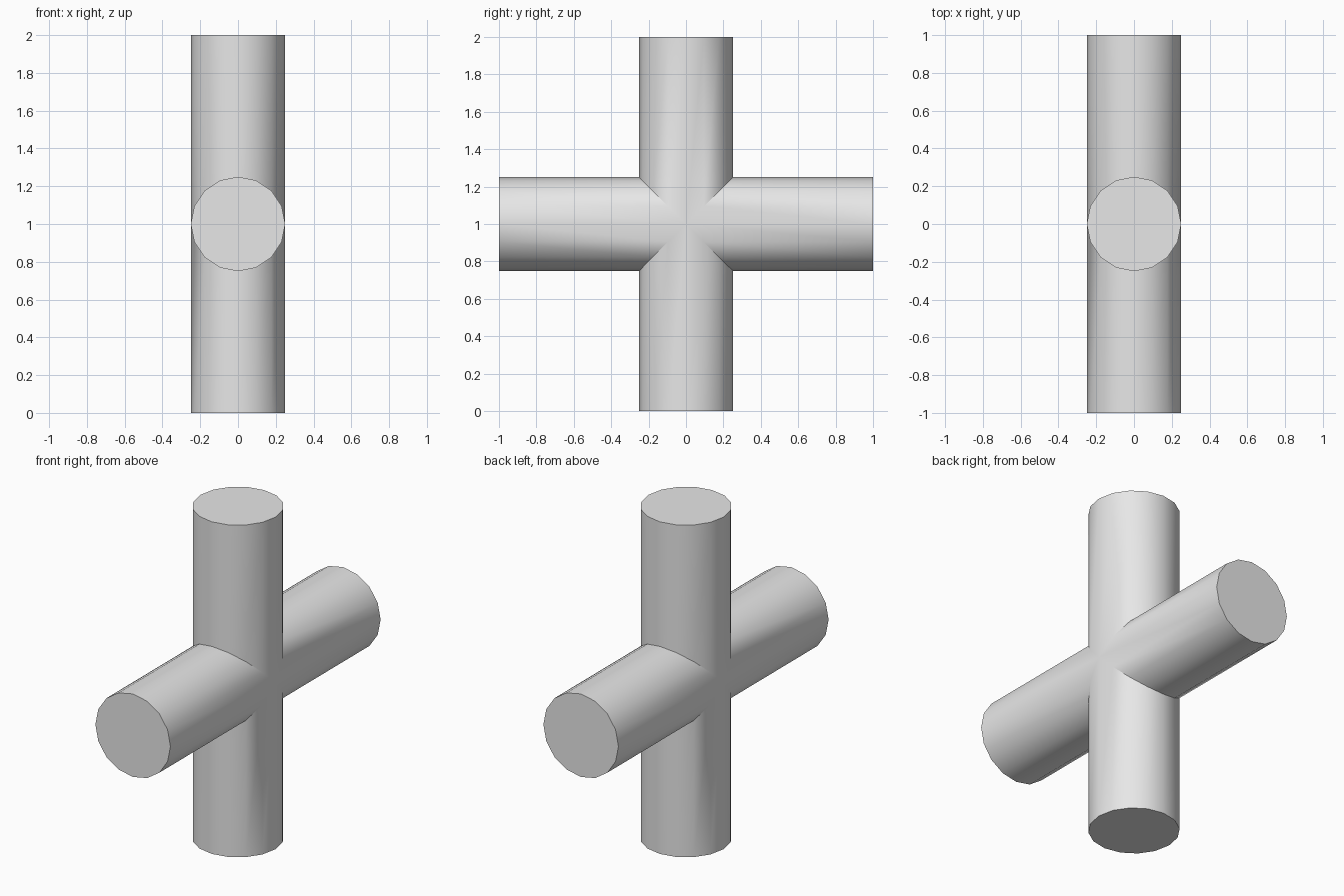
import bpy
import bmesh
from math import cos, sin, pi, radians
from mathutils import Matrix, Vector

cube = bpy.data.objects.get("Cube")
if cube:
    bpy.data.objects.remove(cube, do_unlink=True)

SIDES = 16
RADIUS = 0.25
REACH = 1.0

# Plain grey finish
grey = bpy.data.materials.new("light_grey")
grey.use_nodes = True
colour = (0.8, 0.8, 0.8, 1)
grey.diffuse_color = colour
bsdf = next(n for n in grey.node_tree.nodes if n.type == "BSDF_PRINCIPLED")
bsdf.inputs["Base Color"].default_value = colour


def add_arm(bm, turn):
    """Add a capped round arm, mitred at its root to meet its neighbours."""
    root, tip = [], []
    for i in range(SIDES):
        a = 2 * pi * i / SIDES
        x, y = RADIUS * cos(a), RADIUS * sin(a)
        root.append(bm.verts.new(turn @ Vector((x, y, abs(y)))))
        tip.append(bm.verts.new(turn @ Vector((x, y, REACH))))
    for i in range(SIDES):
        j = (i + 1) % SIDES
        bm.faces.new((root[i], root[j], tip[j], tip[i]))
    bm.faces.new(tip)


# Four arms in the y-z plane, welded into one cross
bm = bmesh.new()
for k in range(4):
    add_arm(bm, Matrix.Rotation(k * pi / 2, 3, "X"))
bmesh.ops.remove_doubles(bm, verts=bm.verts[:], dist=0.0001)
bmesh.ops.recalc_face_normals(bm, faces=bm.faces[:])
bmesh.ops.translate(bm, verts=bm.verts[:], vec=(0, 0, REACH))

mesh = bpy.data.meshes.new("pipe_cross")
bm.to_mesh(mesh)
bm.free()
mesh.materials.append(grey)
cross = bpy.data.objects.new("pipe_cross", mesh)
bpy.context.collection.objects.link(cross)

# Smooth round walls, sharp rims and joints
bpy.ops.object.select_all(action="DESELECT")
cross.select_set(True)
bpy.context.view_layer.objects.active = cross
bpy.ops.object.shade_smooth_by_angle(angle=radians(30))
